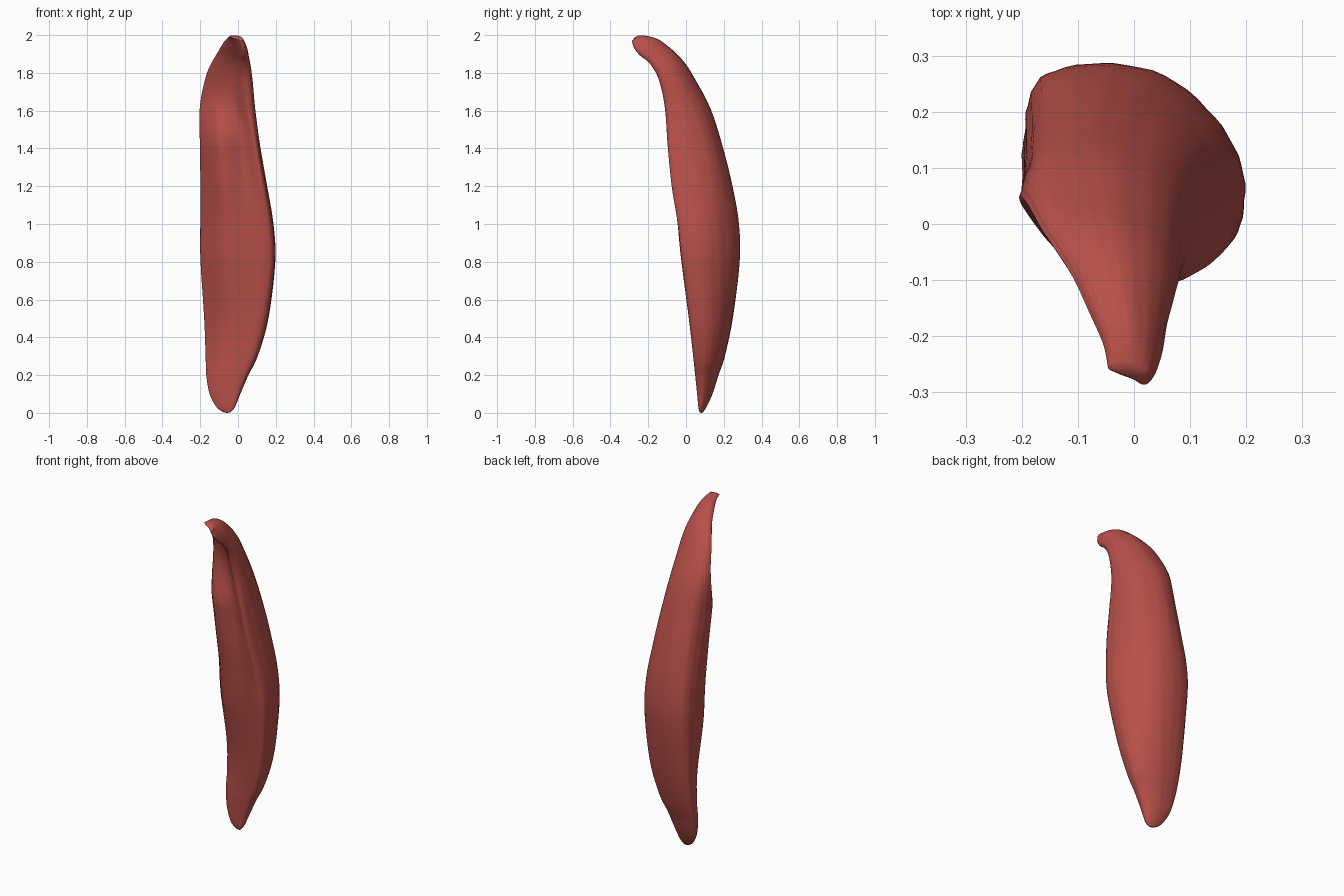
import bpy, bmesh, math
from mathutils import Vector

cube = bpy.data.objects.get("Cube")
if cube:
    bpy.data.objects.remove(cube, do_unlink=True)

SIDES_PER_SPAN = 5
RINGS_PER_SPAN = 5


def catmull(a, b, c, d, t):
    """Smooth curve from b to c."""
    return 0.5 * (2 * b + (c - a) * t + (2 * a - 5 * b + 4 * c - d) * t * t
                  + (3 * b - a - 3 * c + d) * t ** 3)


def resample(points, steps, closed):
    """Refine a list of vectors with a smooth spline."""
    n = len(points)
    pick = (lambda i: points[i % n]) if closed else (lambda i: points[max(0, min(n - 1, i))])
    result = []
    for i in range(n if closed else n - 1):
        for k in range(steps):
            result.append(catmull(pick(i - 1), pick(i), pick(i + 1), pick(i + 2), k / steps))
    if not closed:
        result.append(points[-1])
    return result


def outline(*pairs):
    return resample([Vector(p) for p in pairs], SIDES_PER_SPAN, True)


# Cross-sections in a unit square, from the lower end to the crest under the tip
foot = outline((.01, .55), (.3, .2), (.63, .03), (.92, 0), (1, .2), (1, .45),
               (.86, .74), (.6, .95), (.35, 1), (.12, .97), (.01, .88), (0, .7))
belly = outline((.01, .4), (.3, .06), (.63, .01), (.93, 0), (1, .17), (.99, .42),
                (.87, .69), (.64, .93), (.35, 1), (.1, .94), (.02, .8), (0, .6))
folded = outline((.02, .42), (.33, .06), (.7, .13), (.93, 0), (1, .15), (1, .48),
                 (.86, .79), (.58, .97), (.35, 1), (.12, .9), (.03, .72), (0, .57))
crest = outline((.01, .75), (.3, .5), (.62, .27), (.85, .02), (1, .12), (1, .45),
                (.85, .75), (.6, .95), (.38, 1), (.18, .98), (.06, .93), (0, .85))
sections = [(.35, foot), (.85, belly), (1.42, folded), (1.75, crest)]


def section_at(z):
    """Blend the two cross-sections around a height."""
    if z <= sections[0][0]:
        return foot
    for (z0, low), (z1, high) in zip(sections, sections[1:]):
        if z < z1:
            t = (z - z0) / (z1 - z0)
            t = t * t * (3 - 2 * t)
            return [a.lerp(b, t) for a, b in zip(low, high)]
    return crest


# Rings from bottom to tip: x low, x high, front y, front z, back y, back z
stations = [
    (-.075, -.04, .073, .003, .09, .003),
    (-.112, -.018, .066, .03, .108, .03),
    (-.148, .01, .06, .1, .14, .1),
    (-.165, .052, .05, .2, .172, .2),
    (-.168, .1, .04, .3, .205, .3),
    (-.175, .156, .018, .5, .247, .5),
    (-.193, .194, -.02, .8, .284, .8),
    (-.194, .184, -.043, 1, .28, 1),
    (-.194, .15, -.075, 1.2, .245, 1.2),
    (-.197, .115, -.095, 1.4, .195, 1.4),
    (-.198, .087, -.112, 1.6, .13, 1.61),
    (-.17, .074, -.14, 1.74, .045, 1.77),
    (-.142, .066, -.168, 1.81, -.005, 1.85),
    (-.107, .056, -.205, 1.86, -.065, 1.915),
    (-.076, .049, -.245, 1.89, -.14, 1.973),
    (-.053, .038, -.276, 1.93, -.2, 1.994),
    (-.045, .026, -.287, 1.968, -.25, 1.999),
]
rings = resample([Vector(s) for s in stations], RINGS_PER_SPAN, False)


def build_muscle():
    bm = bmesh.new()
    loops = []
    for x0, x1, yf, zf, yb, zb in rings:
        loop = []
        for i, (u, v) in enumerate(section_at(zf)):
            # faint lengthwise fibres
            fibre = 1 + .006 * math.sin(i * 1.9 + zf * 3)
            u, v = .5 + (u - .5) * fibre, .5 + (v - .5) * fibre
            loop.append(bm.verts.new((x0 + (x1 - x0) * u,
                                      yf + (yb - yf) * v,
                                      zf + (zb - zf) * v)))
        loops.append(loop)
    n = len(foot)
    for lower, upper in zip(loops, loops[1:]):
        for i in range(n):
            j = (i + 1) % n
            bm.faces.new((lower[i], lower[j], upper[j], upper[i]))
    # rounded end caps
    for loop, lift in ((loops[0], Vector((0, 0, -.003))), (loops[-1], Vector((0, -.006, .002)))):
        center = sum((v.co for v in loop), Vector()) / n
        tip = bm.verts.new(center + lift)
        for i in range(n):
            bm.faces.new((loop[i], loop[(i + 1) % n], tip))
    bmesh.ops.recalc_face_normals(bm, faces=bm.faces)
    mesh = bpy.data.meshes.new("muscle_belly")
    bm.to_mesh(mesh)
    bm.free()
    obj = bpy.data.objects.new("muscle_belly", mesh)
    bpy.context.collection.objects.link(obj)
    return obj


muscle = build_muscle()

# Muscle red
red = bpy.data.materials.new("muscle_red")
red.use_nodes = True
color = (.48, .08, .067, 1)
red.diffuse_color = color
red.node_tree.nodes["Principled BSDF"].inputs["Base Color"].default_value = color
muscle.data.materials.append(red)

bpy.ops.object.select_all(action="DESELECT")
muscle.select_set(True)
bpy.context.view_layer.objects.active = muscle
bpy.ops.object.shade_smooth_by_angle(angle=math.radians(50))
